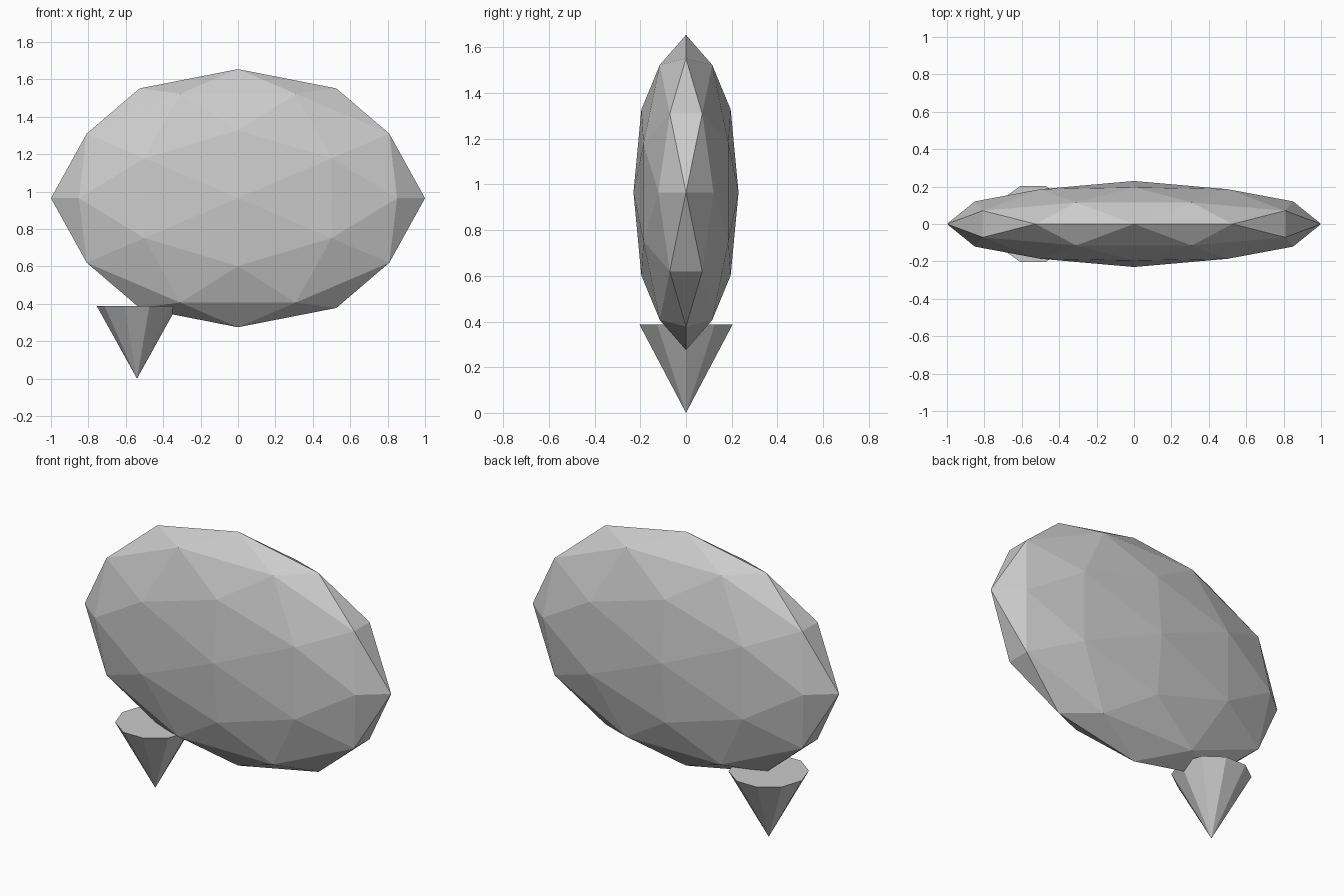
import bpy
import bmesh
import math
from mathutils import Vector

default = bpy.data.objects.get("Cube")
if default:
    bpy.data.objects.remove(default, do_unlink=True)

# Single neutral grey
grey = bpy.data.materials.new("light_grey")
grey.use_nodes = True
colour = (0.6, 0.6, 0.6, 1)
grey.diffuse_color = colour
grey.node_tree.nodes["Principled BSDF"].inputs["Base Color"].default_value = colour


def finish(bm, name):
    bmesh.ops.recalc_face_normals(bm, faces=bm.faces)
    mesh = bpy.data.meshes.new(name)
    bm.to_mesh(mesh)
    bm.free()
    mesh.materials.append(grey)
    obj = bpy.data.objects.new(name, mesh)
    bpy.context.collection.objects.link(obj)
    return obj


# Bubble: icosahedron aligned to the axes, split once, rounded and flattened
bm = bmesh.new()
phi = (1 + math.sqrt(5)) / 2
for s in (-1, 1):
    for t in (-phi, phi):
        for corner in ((s, 0, t), (t, s, 0), (0, t, s)):
            bm.verts.new(corner)
bmesh.ops.convex_hull(bm, input=bm.verts)
bmesh.ops.subdivide_edges(bm, edges=bm.edges[:], cuts=1, use_grid_fill=True)
for v in bm.verts:
    v.co.normalize()
bubble = finish(bm, "bubble")
bubble.scale = (1, 0.23, 0.69)
bubble.location.z = 0.965

# Tail: ten-sided cone pointing down, closed by a flat cap
bm = bmesh.new()
sides, radius, height = 10, 0.215, 0.388
tip = bm.verts.new((0, 0, 0))
ring = []
for i in range(sides):
    a = math.tau * i / sides
    ring.append(bm.verts.new(Vector((radius * math.cos(a), radius * math.sin(a), height))))
bm.faces.new(ring)
for i in range(sides):
    bm.faces.new((tip, ring[(i + 1) % sides], ring[i]))
tail = finish(bm, "tail")
tail.location.x = -0.54
